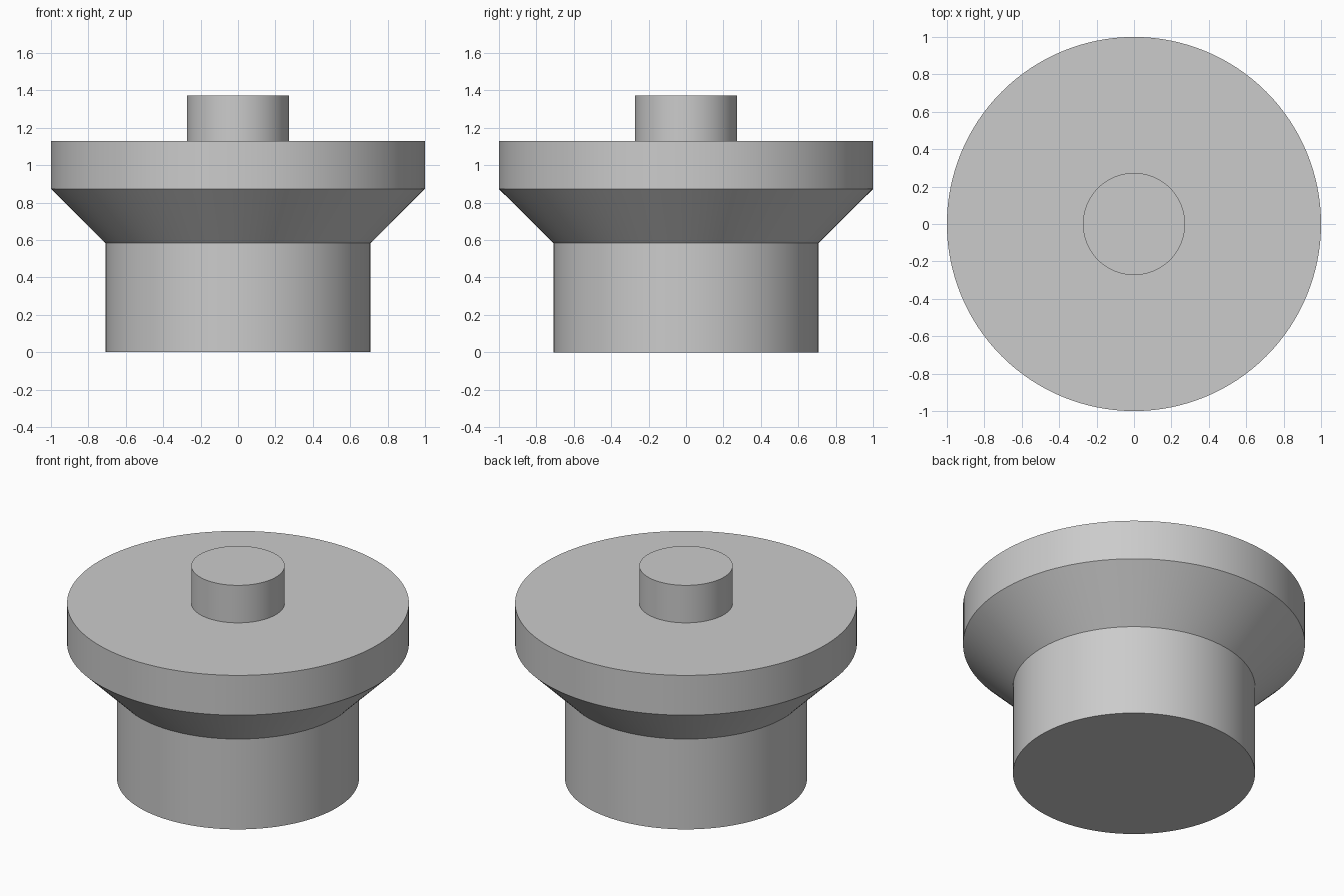
import bpy
import bmesh
import math

cube = bpy.data.objects.get("Cube")
if cube:
    bpy.data.objects.remove(cube, do_unlink=True)

SEGMENTS = 128

# Plain grey material
grey = bpy.data.materials.new("plain_grey")
grey.use_nodes = True
colour = (0.6, 0.6, 0.6, 1)
grey.diffuse_color = colour
grey.node_tree.nodes["Principled BSDF"].inputs["Base Color"].default_value = colour


def lathe(name, profile):
    """Turn (radius, height) points about z into a closed solid with flat caps."""
    bm = bmesh.new()
    rings = []
    for radius, z in profile:
        angles = [2 * math.pi * i / SEGMENTS for i in range(SEGMENTS)]
        rings.append([bm.verts.new((radius * math.cos(a), radius * math.sin(a), z))
                      for a in angles])
    for low, high in zip(rings, rings[1:]):
        for i in range(SEGMENTS):
            j = (i + 1) % SEGMENTS
            bm.faces.new((low[i], low[j], high[j], high[i]))
    bm.faces.new(reversed(rings[0]))
    bm.faces.new(rings[-1])
    mesh = bpy.data.meshes.new(name)
    bm.to_mesh(mesh)
    bm.free()
    mesh.materials.append(grey)
    obj = bpy.data.objects.new(name, mesh)
    bpy.context.collection.objects.link(obj)
    bpy.ops.object.select_all(action='DESELECT')
    obj.select_set(True)
    bpy.context.view_layer.objects.active = obj
    bpy.ops.object.shade_smooth_by_angle(angle=math.radians(30))
    return obj


# Turned plug: stem, flared cone, rim disc and top peg as one solid
lathe("flanged_plug", [
    (0.708, 0), (0.708, 0.583),      # stem
    (1, 0.873), (1, 1.13),           # cone and rim
    (0.273, 1.13), (0.273, 1.372),   # flat top and peg
])
